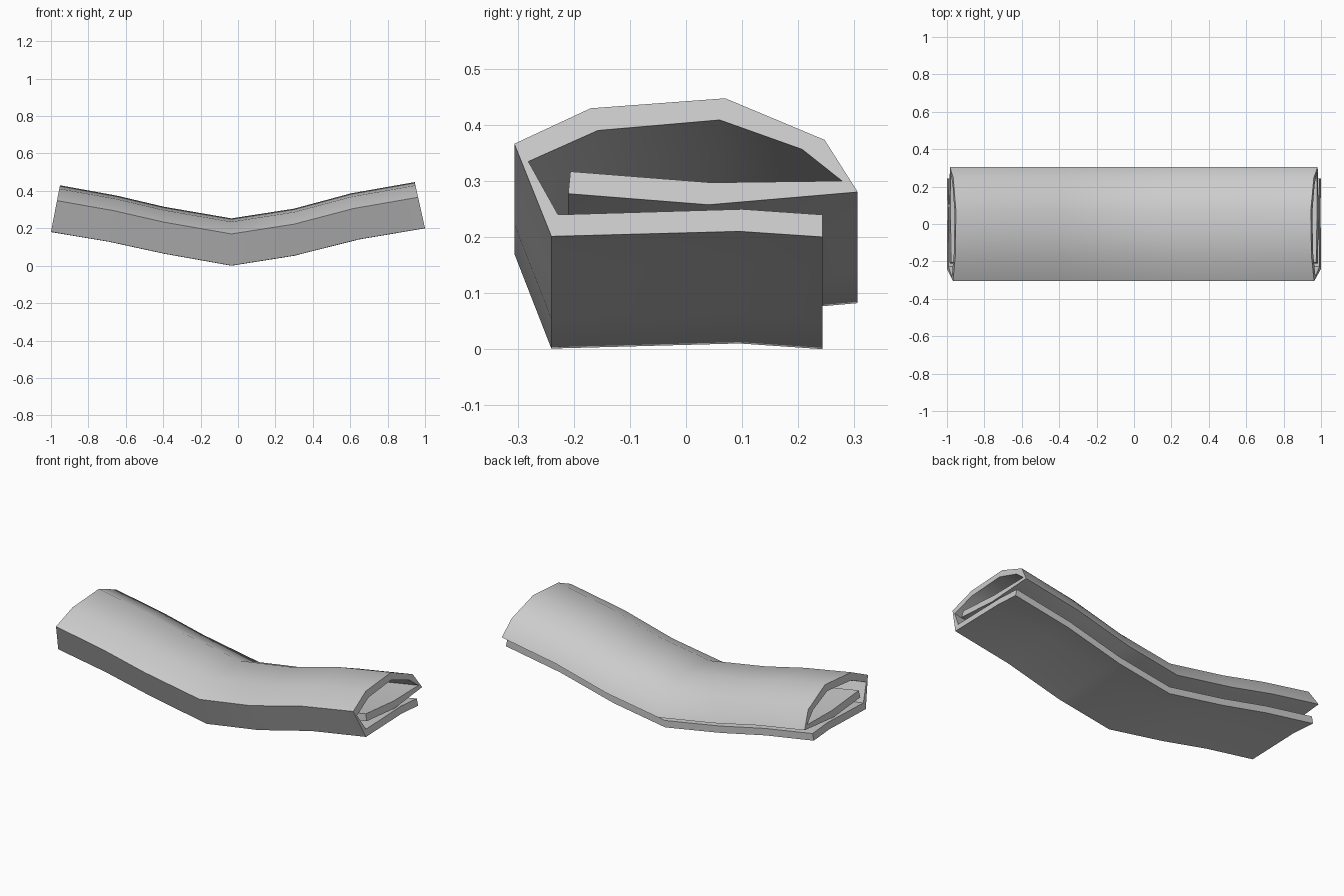
import bpy, bmesh

if "Cube" in bpy.data.objects:
    bpy.data.objects.remove(bpy.data.objects["Cube"])

# Cross-section of the rolled sheet (y, z), from inner lip round to the lower flap
outer = [(-0.21, 0.275), (0.04, 0.255), (0.306, 0.278), (0.247, 0.372), (0.07, 0.447),
         (-0.17, 0.429), (-0.306, 0.365), (-0.24, 0.198), (0.095, 0.207), (0.243, 0.197)]
inner = [(-0.206, 0.315), (0.045, 0.295), (0.278, 0.298), (0.207, 0.355), (0.06, 0.408),
         (-0.157, 0.389), (-0.281, 0.333), (-0.228, 0.237), (0.1, 0.247), (0.243, 0.237)]
section = outer + inner[::-1]
z_low, height = 0.197, 0.25

# Stations along the bend: (bottom x, bottom z, top x, top z)
stations = [(-1.0, 0.18, -0.952, 0.43), (-0.69, 0.128, -0.65, 0.375),
            (-0.395, 0.064, -0.395, 0.315), (-0.035, 0.0, -0.035, 0.253),
            (0.30, 0.053, 0.30, 0.305), (0.645, 0.14, 0.605, 0.387),
            (1.0, 0.2, 0.945, 0.447)]

bm = bmesh.new()
rings = []
for bx, bz, tx, tz in stations:
    ring = []
    for y, z in section:
        t = (z - z_low) / height
        ring.append(bm.verts.new((bx + (tx - bx) * t, y, bz + (tz - bz) * t)))
    rings.append(ring)

# Skin between stations
n = len(section)
for a, b in zip(rings, rings[1:]):
    for i in range(n):
        j = (i + 1) % n
        bm.faces.new((a[i], a[j], b[j], b[i]))

# End strips closing the sheet thickness
for ring in (rings[0], rings[-1]):
    for i in range(len(outer) - 1):
        bm.faces.new((ring[i], ring[i + 1], ring[n - 2 - i], ring[n - 1 - i]))

bmesh.ops.recalc_face_normals(bm, faces=bm.faces)
mesh = bpy.data.meshes.new("rolled_sheet")
bm.to_mesh(mesh)
bm.free()
sheet = bpy.data.objects.new("rolled_sheet", mesh)
bpy.context.collection.objects.link(sheet)
bpy.context.view_layer.objects.active = sheet
sheet.select_set(True)
bpy.ops.object.shade_smooth_by_angle(angle=0.87)
